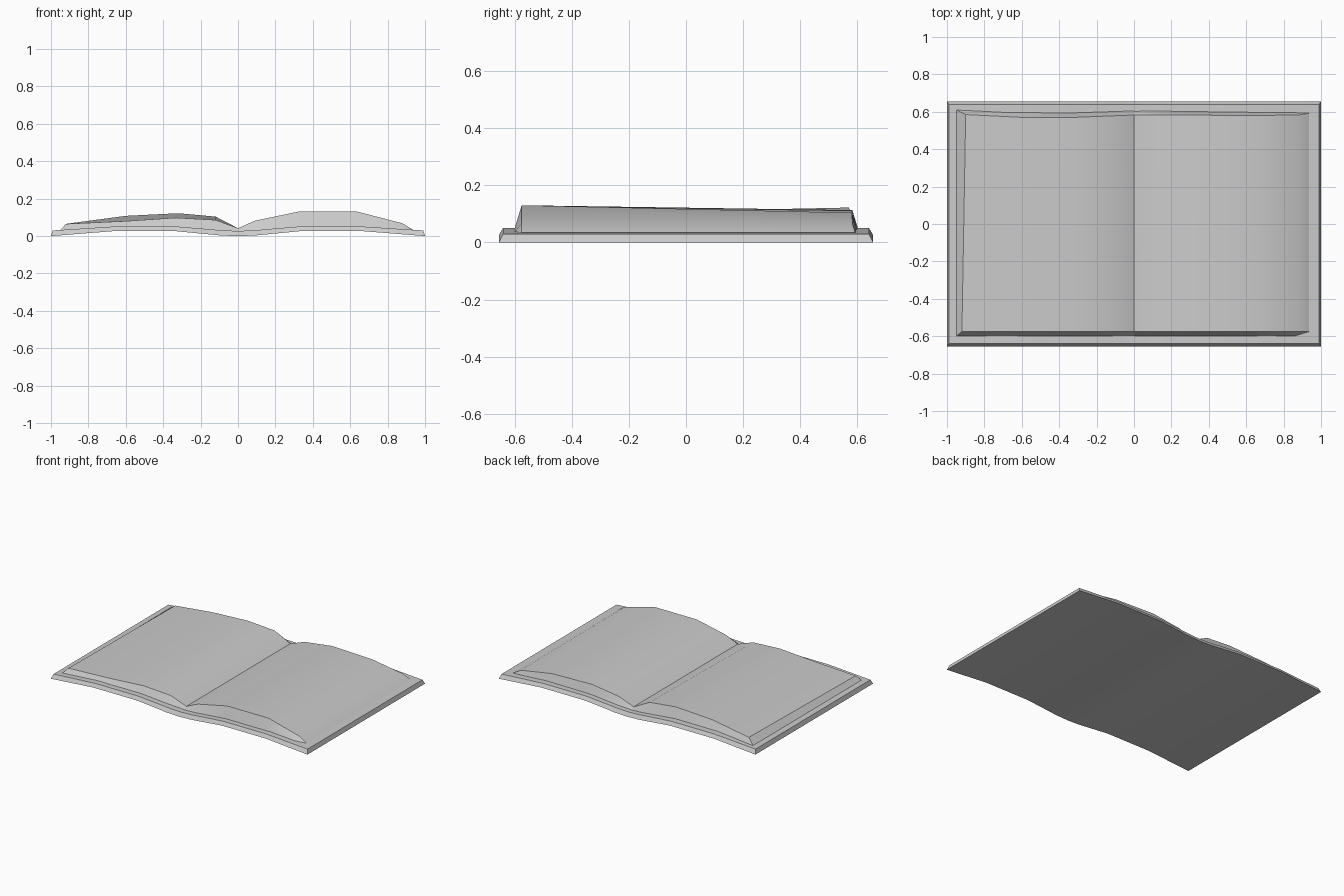
import bpy, bmesh, math

cube = bpy.data.objects.get("Cube")
if cube:
    bpy.data.objects.remove(cube, do_unlink=True)

grey = bpy.data.materials.new("plain_grey")
grey.use_nodes = True
COLOR = (0.6, 0.6, 0.6, 1)
grey.diffuse_color = COLOR
grey.node_tree.nodes["Principled BSDF"].inputs["Base Color"].default_value = COLOR


def loft(name, sections):
    """Skin a row of four-point cross-sections and cap both ends."""
    bm = bmesh.new()
    rings = [[bm.verts.new(p) for p in ring] for ring in sections]
    for a, b in zip(rings, rings[1:]):
        for i in range(4):
            j = (i + 1) % 4
            bm.faces.new((a[i], a[j], b[j], b[i]))
    bm.faces.new(rings[0])
    bm.faces.new(rings[-1])
    bmesh.ops.recalc_face_normals(bm, faces=bm.faces)
    mesh = bpy.data.meshes.new(name)
    bm.to_mesh(mesh)
    bm.free()
    mesh.materials.append(grey)
    obj = bpy.data.objects.new(name, mesh)
    bpy.context.collection.objects.link(obj)
    bpy.ops.object.select_all(action="DESELECT")
    obj.select_set(True)
    bpy.context.view_layer.objects.active = obj
    bpy.ops.object.shade_smooth_by_angle(angle=math.radians(30))


# Cover: one half as (x, bottom z, top z), mirrored across the spine
half = [(0, 0, .027), (.09, .003, .031), (.33, .026, .051), (.67, .026, .051), (1, 0, .03)]
profile = [(-x, lo, hi) for x, lo, hi in half[:0:-1]] + half
cover = []
for x, lo, hi in profile:
    tx = x * .99
    cover.append([(x, -.655, lo), (x, .655, lo), (tx, .64, hi), (tx, -.64, hi)])
loft("cover", cover)


def page_block(name, stations):
    """Stations: base x, front top x, back top x, base z, front z, back z, back top y, back base y."""
    loft(name, [[(x, -.60, z), (xf, -.575, zf), (xb, yt, zb), (x, yb, z)]
                for x, xf, xb, z, zf, zb, yt, yb in stations])


# Pages: the two halves lean opposite ways from front to back
page_block("right_pages", [
    (-.95, -.92, -.90, .032, .065, .068, .585, .61),
    (-.62, -.60, -.60, .048, .080, .108, .570, .597),
    (-.33, -.33, -.32, .048, .098, .122, .570, .595),
    (-.12, -.12, -.12, .030, .086, .104, .578, .602),
    (0, 0, 0, .025, .042, .042, .583, .605)])
page_block("left_pages", [
    (0, 0, 0, .025, .042, .042, .583, .605),
    (.09, .09, .11, .030, .082, .084, .583, .605),
    (.32, .32, .33, .048, .130, .113, .582, .602),
    (.64, .64, .64, .048, .130, .104, .580, .598),
    (.86, .88, .88, .036, .068, .064, .583, .596),
    (.93, .935, .935, .030, .034, .034, .592, .595)])
